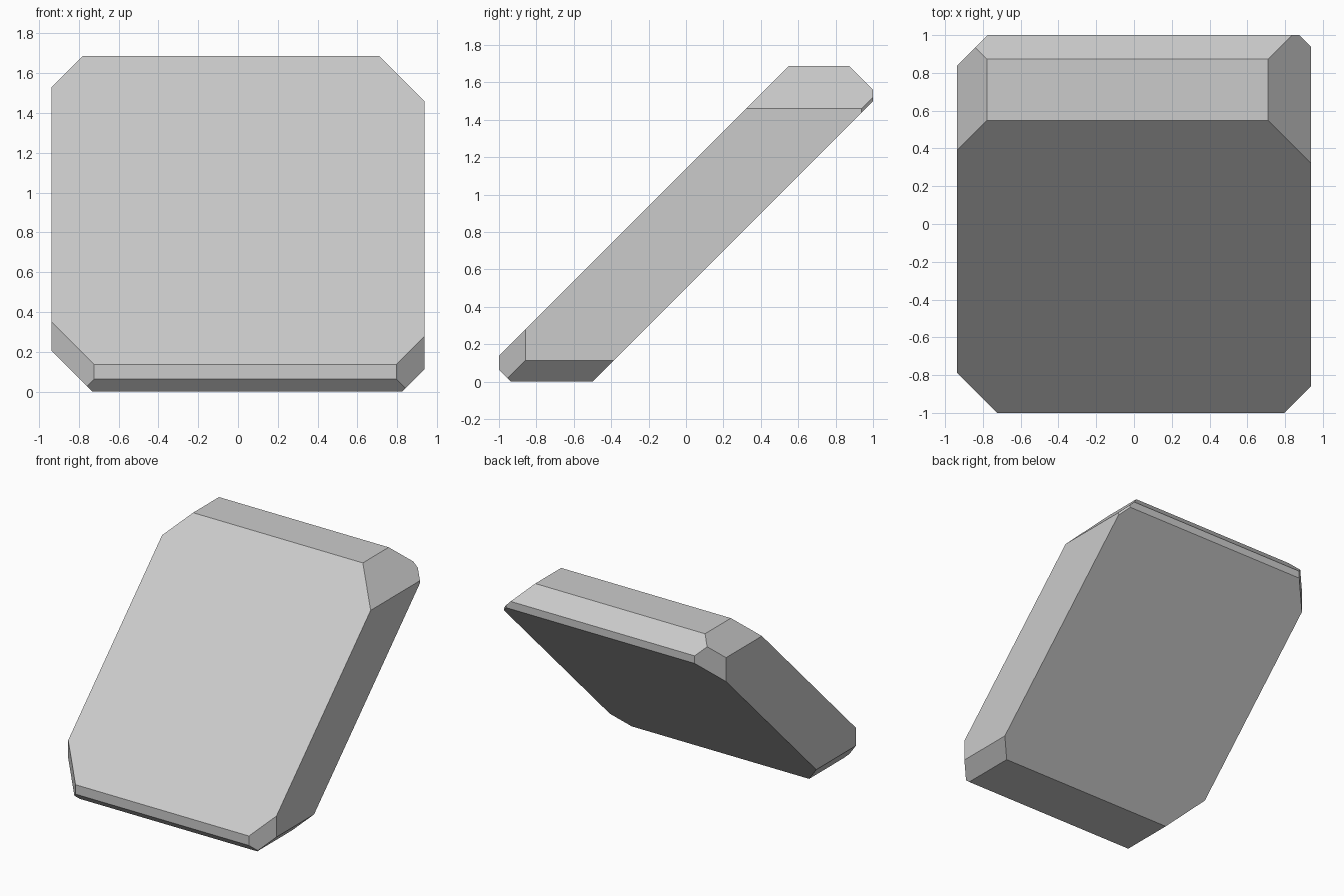
import bpy, bmesh
from mathutils import Vector

if "Cube" in bpy.data.objects:
    bpy.data.objects.remove(bpy.data.objects["Cube"])

# Starting block: overall width, depth and height
WIDTH, DEPTH, HEIGHT = 1.876, 2.0, 1.687
bm = bmesh.new()
bmesh.ops.create_cube(bm, size=1.0)
bmesh.ops.scale(bm, vec=(WIDTH, DEPTH, HEIGHT), verts=bm.verts)
bmesh.ops.translate(bm, vec=(0, 0, HEIGHT / 2), verts=bm.verts)


def cut(normal, limit):
    """Keep only the side where normal . point <= limit, and cap the cut."""
    n = Vector(normal)
    geom = bm.verts[:] + bm.edges[:] + bm.faces[:]
    res = bmesh.ops.bisect_plane(bm, geom=geom, dist=1e-6, plane_no=n,
                                 plane_co=n * (limit / n.length_squared),
                                 clear_outer=True)
    edges = [e for e in res["geom_cut"] if isinstance(e, bmesh.types.BMEdge)]
    bmesh.ops.contextual_create(bm, geom=edges)


# Large sloping faces of the slab
cut((0, -1, 1), 1.138)
cut((0, 1, -1), -0.50)
# Top back and bottom front bevels
cut((0, 1, 1), 2.56)
cut((0, -1, -1), 0.937)
# Bevels along the top and bottom ends of the sides
cut((1, 0, 1), 2.397)
cut((-1, 0, 1), 2.465)
cut((1, 0, -1), 0.825)
cut((-1, 0, -1), 0.73)
# Upright corner bevels
cut((1, 1, 0), 1.876)
cut((-1, 1, 0), 1.776)
cut((1, -1, 0), 1.796)
cut((-1, -1, 0), 1.724)

bmesh.ops.recalc_face_normals(bm, faces=bm.faces)
mesh = bpy.data.meshes.new("leaning_slab")
bm.to_mesh(mesh)
bm.free()
bpy.context.collection.objects.link(bpy.data.objects.new("leaning_slab", mesh))
